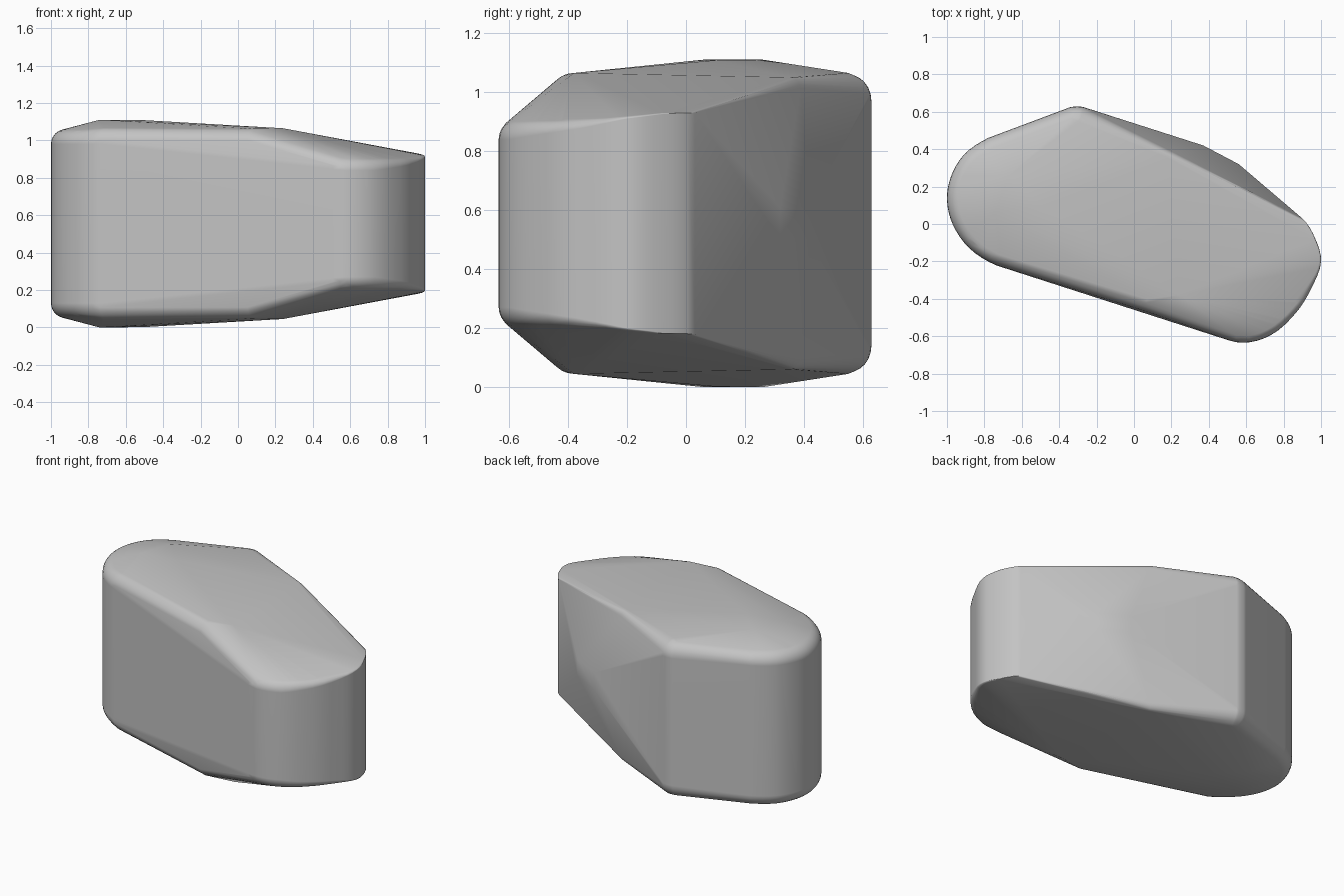
import bpy
import bmesh
import math
from mathutils import Vector

cube = bpy.data.objects.get("Cube")
if cube:
    bpy.data.objects.remove(cube, do_unlink=True)

MID = 0.555     # height of the mirror plane
ARC_STEPS = 6   # rows across the rounded rim
CURVE_STEPS = 4

# Rim stations, clockwise: x, y, top of wall, rim inset, rim rise
RIM = [
    (-1, .13, .98, .08, .08),
    (-.98, .25, .98, .08, .08),
    (-.91, .37, .98, .08, .08),
    (-.78, .46, .98, .08, .08),
    (-.34, .625, .97, .08, .09),
    (-.27, .625, .97, .08, .09),
    (.2, .39, 1, .04, .05),
    (.55, .21, .97, .02, .02),
    (.9, .03, .93, 0, 0),
    (.97, -.08, .925, .01, .005),
    (1, -.2, .91, .02, .01),
    (.95, -.34, .88, .04, .03),
    (.87, -.47, .86, .06, .05),
    (.73, -.595, .84, .07, .07),
    (.58, -.635, .84, .07, .07),
    (.44, -.6, .85, .08, .09),
    (.05, -.465, .98, .09, .085),
    (-.74, -.22, .98, .08, .09),
    (-.88, -.13, .98, .08, .08),
    (-.97, 0, .98, .08, .08),
]
# Crown corners and the bulge in the back wall
CROWN = [(-.74, .06, 1.11), (-.67, .26, 1.11), (-.5, .1, 1.108),
         (.24, -.38, 1.065), (-.3, .55, 1.065)]
BULGE = [(.37, .42, .61), (.56, .32, .61)]


def flat(station):
    return Vector(station[:2])


def tangent(i):
    before, here, after = (flat(RIM[(i + k) % len(RIM)]) for k in (-1, 0, 1))
    return ((here - before).normalized() + (after - here).normalized()).normalized()


def stations():
    """Yield position, inward direction and rim shape, rounding short spans."""
    for i, a in enumerate(RIM):
        j = (i + 1) % len(RIM)
        b = RIM[j]
        p, q, ta, tb = flat(a), flat(b), tangent(i), tangent(j)
        span = (q - p).length
        steps = CURVE_STEPS if span < .22 else 1
        for k in range(steps):
            t = k / steps
            s = t * t * (3 - 2 * t)
            pos = p.lerp(q, s) + span * t * (1 - t) * ((1 - t) * ta - t * tb)
            along = ta.lerp(tb, t).normalized()
            shape = [u + (v - u) * t for u, v in zip(a[2:], b[2:])]
            yield pos, Vector((along.y, -along.x)), shape


# Upper half of the stone: rounded rim, crown and bulge
points = [Vector(p) for p in CROWN + BULGE]
for pos, inward, (wall, inset, rise) in stations():
    for k in range(ARC_STEPS + 1):
        angle = math.pi / 2 * k / ARC_STEPS
        spot = pos + inward * inset * (1 - math.cos(angle))
        points.append(Vector((spot.x, spot.y, wall + rise * math.sin(angle))))

# Mirror downwards and wrap everything in one convex skin
points += [Vector((p.x, p.y, 2 * MID - p.z)) for p in points]
bm = bmesh.new()
for p in points:
    bm.verts.new(p)
bmesh.ops.remove_doubles(bm, verts=bm.verts, dist=.002)
hull = bmesh.ops.convex_hull(bm, input=bm.verts)
loose = {g for g in hull["geom_interior"] + hull["geom_unused"]
         if isinstance(g, bmesh.types.BMVert)}
bmesh.ops.delete(bm, geom=list(loose), context="VERTS")
bmesh.ops.dissolve_limit(bm, angle_limit=math.radians(1),
                         verts=bm.verts, edges=bm.edges)
bmesh.ops.recalc_face_normals(bm, faces=bm.faces)

mesh = bpy.data.meshes.new("stone")
bm.to_mesh(mesh)
bm.free()
stone = bpy.data.objects.new("stone", mesh)
bpy.context.collection.objects.link(stone)

# Plain grey surface
grey = bpy.data.materials.new("stone grey")
grey.use_nodes = True
colour = (.55, .55, .55, 1)
grey.diffuse_color = colour
grey.node_tree.nodes["Principled BSDF"].inputs["Base Color"].default_value = colour
mesh.materials.append(grey)

# Smooth shading that favours the large faces
bpy.ops.object.select_all(action="DESELECT")
stone.select_set(True)
bpy.context.view_layer.objects.active = stone
bpy.ops.object.shade_smooth_by_angle(angle=math.radians(35))
weighted = stone.modifiers.new("weighted normals", "WEIGHTED_NORMAL")
weighted.keep_sharp = True
